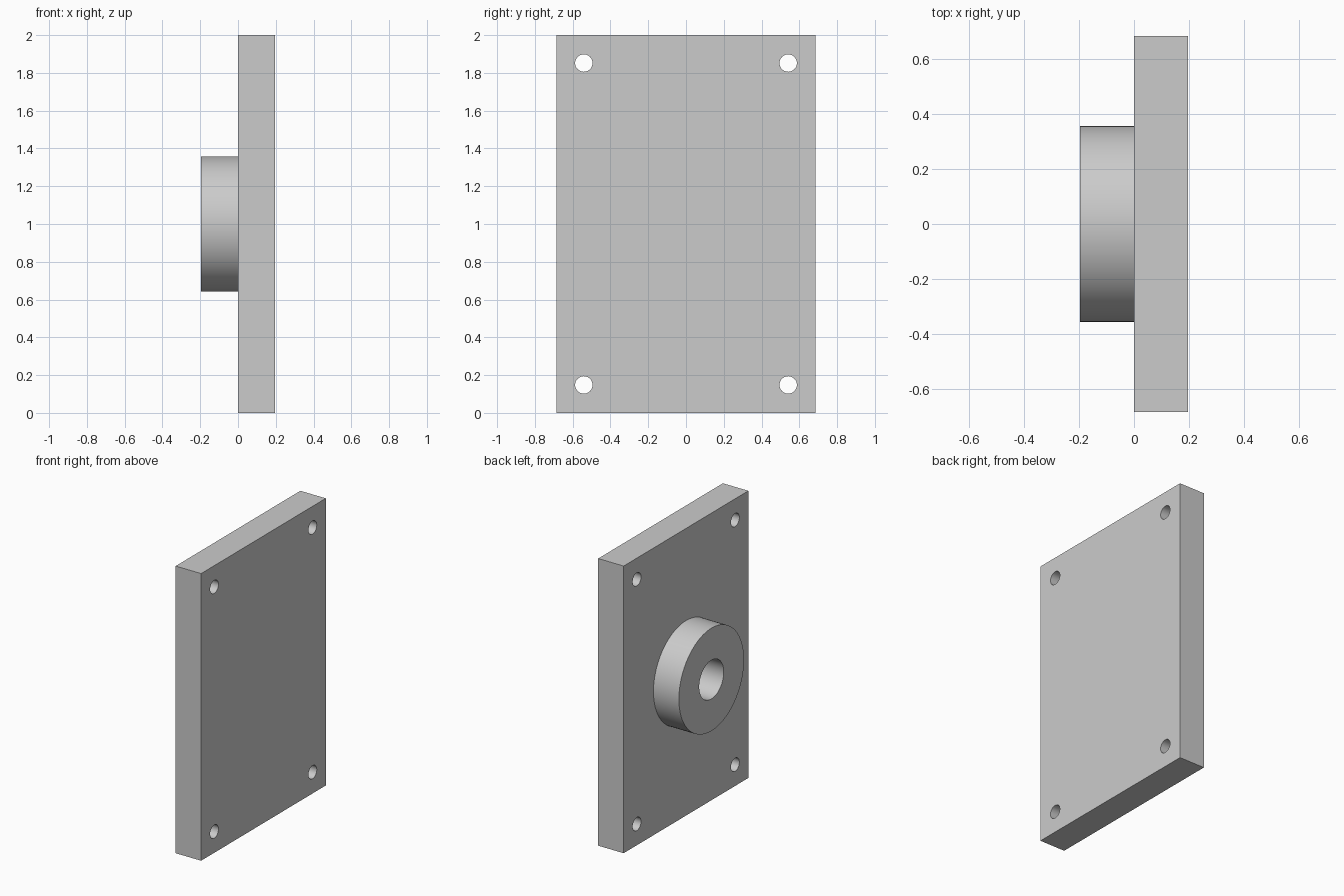
import bpy
import bmesh
from math import radians, tau
from mathutils import Matrix, Vector

if "Cube" in bpy.data.objects:
    bpy.data.objects.remove(bpy.data.objects["Cube"], do_unlink=True)

HALF_X, HALF_Y, HEIGHT = 0.196, 0.686, 2.0
HOLE_Y, HOLE_Z, HOLE_R = 0.541, 0.852, 0.046
BOSS_R, BORE_R = 0.358, 0.135
MID_Z = HEIGHT / 2

grey = bpy.data.materials.new("plain grey")
grey.use_nodes = True
colour = (0.6, 0.6, 0.6, 1)
grey.diffuse_color = colour
grey.node_tree.nodes["Principled BSDF"].inputs["Base Color"].default_value = colour


def make_object(name, bm):
    bmesh.ops.recalc_face_normals(bm, faces=bm.faces)
    mesh = bpy.data.meshes.new(name)
    bm.to_mesh(mesh)
    bm.free()
    mesh.materials.append(grey)
    obj = bpy.data.objects.new(name, mesh)
    bpy.context.collection.objects.link(obj)
    return obj


def activate(obj):
    bpy.ops.object.select_all(action="DESELECT")
    obj.select_set(True)
    bpy.context.view_layer.objects.active = obj


# Rectangular mounting plate
bm = bmesh.new()
bmesh.ops.create_cube(bm, size=1, matrix=Matrix.Translation((HALF_X / 2, 0, MID_Z))
                      @ Matrix.Diagonal((HALF_X, 2 * HALF_Y, HEIGHT, 1)))
plate = make_object("mounting_plate", bm)

# Four corner screw holes, cut through the plate
bm = bmesh.new()
for side in (-1, 1):
    for level in (-1, 1):
        place = Matrix.Translation((HALF_X / 2, side * HOLE_Y, MID_Z + level * HOLE_Z))
        bmesh.ops.create_cone(bm, cap_ends=True, segments=48, radius1=HOLE_R,
                              radius2=HOLE_R, depth=HALF_X * 2,
                              matrix=place @ Matrix.Rotation(radians(90), 4, "Y"))
cutter = make_object("screw_hole_cutter", bm)
cutter.hide_render = True
cut = plate.modifiers.new("screw holes", "BOOLEAN")
cut.operation = "DIFFERENCE"
cut.solver = "EXACT"
cut.object = cutter
activate(plate)
bpy.ops.object.modifier_apply(modifier=cut.name)
bpy.data.objects.remove(cutter, do_unlink=True)

# Round boss with a central bore, turned from its bore, rim and outer wall
bm = bmesh.new()
profile = [(0, BORE_R), (-HALF_X, BORE_R), (-HALF_X, BOSS_R), (0, BOSS_R)]
verts = [bm.verts.new((x, 0, MID_Z + r)) for x, r in profile]
edges = [bm.edges.new(pair) for pair in zip(verts, verts[1:])]
bmesh.ops.spin(bm, geom=verts + edges, cent=(0, 0, MID_Z), axis=(1, 0, 0),
               angle=tau, steps=96, use_merge=True)
bmesh.ops.remove_doubles(bm, verts=bm.verts, dist=0.0001)
boss = make_object("round_boss", bm)

# The open shell faces away from the middle of its wall
wall = max(boss.data.polygons, key=lambda p: (p.center - Vector((0, 0, MID_Z))).yz.length)
if wall.normal.dot(wall.center - Vector((wall.center.x, 0, MID_Z))) < 0:
    boss.data.flip_normals()

for part in (plate, boss):
    activate(part)
    bpy.ops.object.shade_smooth_by_angle(angle=radians(30))
